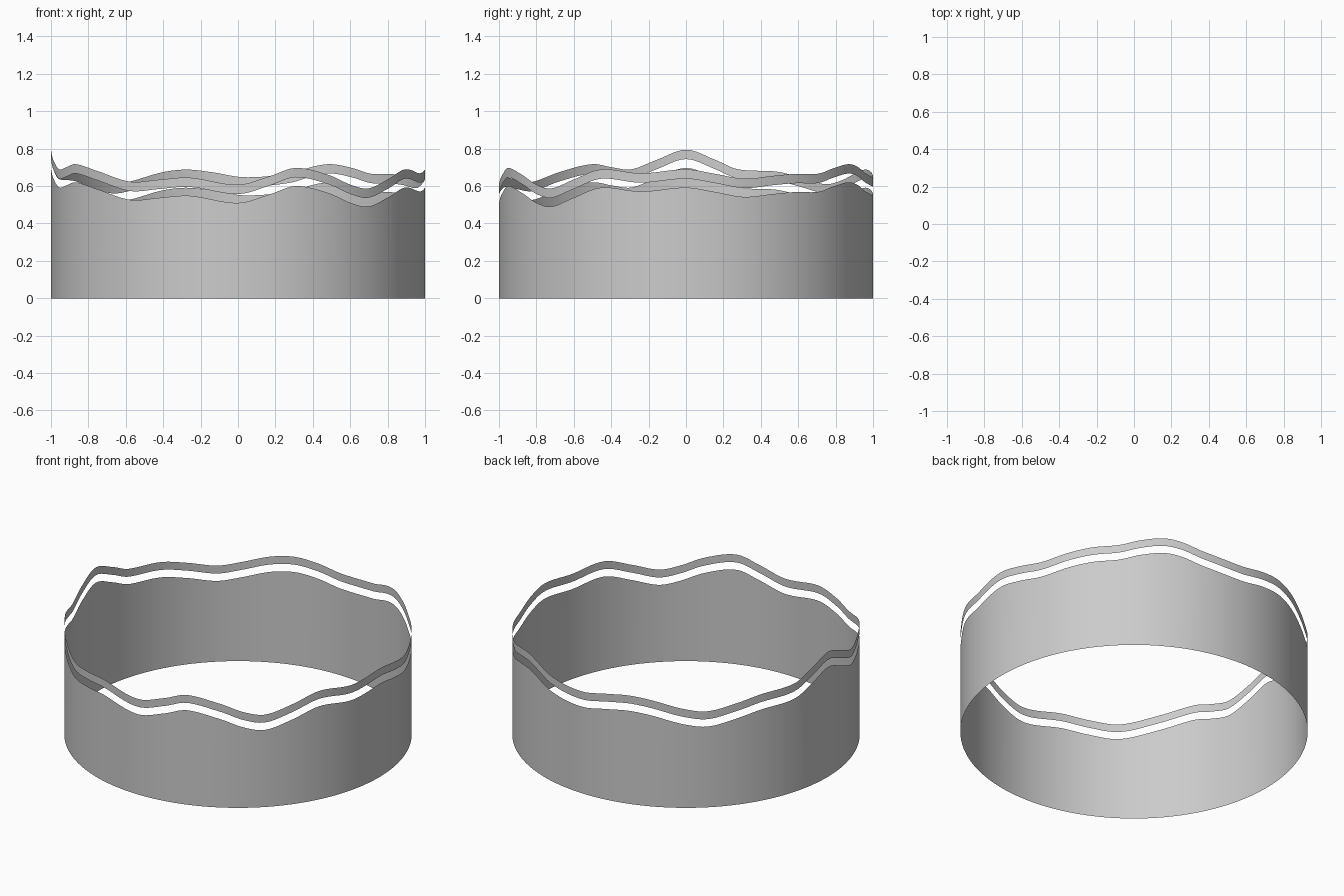
import bpy, bmesh, math

if "Cube" in bpy.data.objects:
    bpy.data.objects.remove(bpy.data.objects["Cube"])

# Wavy rim profile: (angle in degrees from +x, wall height)
RIM = [(0, .592), (9, .568), (18, .542), (28, .558), (36, .568), (45, .569), (52, .598),
       (60, .62), (66, .608), (74, .57), (88, .55), (98, .577), (106, .591), (114, .576),
       (124, .532), (132, .513), (142, .548), (151, .58), (164, .593), (171, .643),
       (180, .697), (189, .643), (197, .592), (203, .602), (210, .62), (222, .58), (235, .526),
       (245, .537), (255, .548), (270, .51), (280, .557), (288, .6), (299, .562),
       (307, .51), (314, .49), (323, .537), (333, .592), (346, .571)]
GAP, BAND, SEGS = 0.047, 0.05, 240


def rim_height(a):
    """Smooth periodic interpolation of the rim profile."""
    n = len(RIM)

    def pt(i):
        return RIM[i % n][0] + 360 * (i // n), RIM[i % n][1]

    i = max(k for k in range(n) if RIM[k][0] <= a)
    p, q, r, s = (pt(i + k) for k in (-1, 0, 1, 2))
    w = r[0] - q[0]
    t = (a - q[0]) / w
    m0 = (r[1] - p[1]) / (r[0] - p[0]) * w
    m1 = (s[1] - q[1]) / (s[0] - q[0]) * w
    return ((2*t**3 - 3*t**2 + 1) * q[1] + (t**3 - 2*t**2 + t) * m0
            + (3*t**2 - 2*t**3) * r[1] + (t**3 - t**2) * m1)


def ring(name, low, high):
    """Open thin sheet around the unit circle between two height functions."""
    bm = bmesh.new()
    cols = []
    for k in range(SEGS):
        a = 360 * k / SEGS
        x, y = math.cos(math.radians(a)), math.sin(math.radians(a))
        h = rim_height(a)
        cols.append([bm.verts.new((x, y, f(h))) for f in (low, high)])
    for k in range(SEGS):
        (a0, a1), (b0, b1) = cols[k], cols[(k + 1) % SEGS]
        bm.faces.new((a0, b0, b1, a1)).smooth = True
    mesh = bpy.data.meshes.new(name)
    bm.to_mesh(mesh)
    bm.free()
    bpy.context.collection.objects.link(bpy.data.objects.new(name, mesh))


# Main wall with wavy top edge
ring("wall", lambda h: 0.0, lambda h: h)
# Thin band floating above, following the same wave
ring("rim_band", lambda h: h + GAP, lambda h: h + GAP + BAND)
